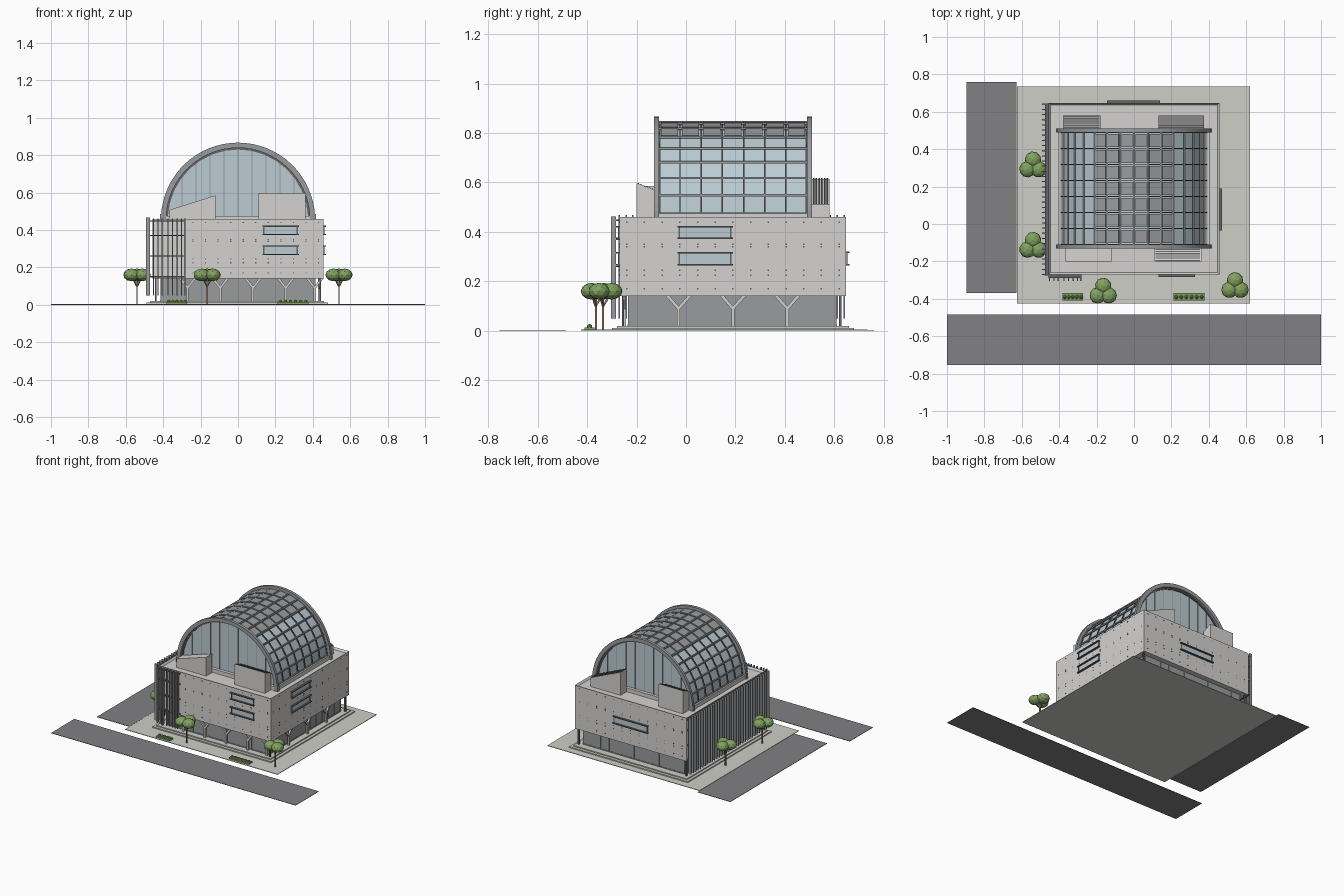
import bpy, bmesh, math, random
from mathutils import Matrix, Vector

if "Cube" in bpy.data.objects:
    bpy.data.objects.remove(bpy.data.objects["Cube"])
random.seed(3)

def mat(name, r, g, b):
    m = bpy.data.materials.new(name)
    m.diffuse_color = (r, g, b, 1)
    m.use_nodes = True
    m.node_tree.nodes["Principled BSDF"].inputs["Base Color"].default_value = m.diffuse_color
    return m

GLASS = mat("glass", .50, .60, .65)
DARK = mat("dark_metal", .13, .13, .14)
METAL = mat("metal", .32, .33, .34)
ROAD = mat("asphalt", .22, .22, .23)
PAVE = mat("paving", .62, .62, .58)
WALL = mat("concrete", .66, .65, .63)
LEAF = mat("leaf", .22, .36, .12)
BARK = mat("bark", .28, .22, .15)

def finish(name, bm, m):
    bmesh.ops.recalc_face_normals(bm, faces=bm.faces[:])
    me = bpy.data.meshes.new(name)
    bm.to_mesh(me)
    bm.free()
    ob = bpy.data.objects.new(name, me)
    bpy.context.collection.objects.link(ob)
    me.materials.append(m)
    return ob

def boxes(name, items, m):
    """Axis aligned boxes (x0, x1, y0, y1, z0, z1) joined as one part."""
    bm = bmesh.new()
    for a, b, c, d, e, f in items:
        M = Matrix.Translation(((a+b)/2, (c+d)/2, (e+f)/2)) @ Matrix.Diagonal((b-a, d-c, f-e, 1))
        bmesh.ops.create_cube(bm, size=1, matrix=M)
    return finish(name, bm, m)

def beams(name, items, w, m):
    """Square bars between point pairs."""
    bm = bmesh.new()
    for p, q in items:
        p, q = Vector(p), Vector(q)
        d = q - p
        M = Matrix.Translation((p+q)/2) @ d.to_track_quat('Z', 'Y').to_matrix().to_4x4() @ Matrix.Diagonal((w, w, d.length, 1))
        bmesh.ops.create_cube(bm, size=1, matrix=M)
    return finish(name, bm, m)

def prism(name, profiles, m):
    """Profiles in x, z extruded from y0 to y1: (points, y0, y1)."""
    bm = bmesh.new()
    for pts, y0, y1 in profiles:
        f = bm.faces.new([bm.verts.new((x, y0, z)) for x, z in pts])
        r = bmesh.ops.extrude_face_region(bm, geom=[f])
        bmesh.ops.translate(bm, vec=(0, y1-y0, 0), verts=[v for v in r['geom'] if isinstance(v, bmesh.types.BMVert)])
    return finish(name, bm, m)

# Site
boxes("paving_slab", [(-.625, .62, -.425, .735, 0, .004)], PAVE)
boxes("roads", [(-1, 1, -.755, -.485, 0, .003), (-.895, -.627, -.37, .76, 0, .003)], ROAD)
boxes("plinth", [(-.49, .48, -.30, .68, .003, .012), (-.47, .46, -.28, .66, .012, .02)], PAVE)

# Glazed ground floor
gx, gy0, gy1 = .41, -.23, .605
boxes("ground_floor_glass", [(-gx, gx, gy0, gy1, .018, .142)], GLASS)
mull = []
for i in range(13):
    x = -gx + 2*gx*i/12
    y = gy0 + (gy1-gy0)*i/12
    mull += [(x-.003, x+.003, gy0-.005, gy1+.005, .02, .14), (-gx-.005, gx+.005, y-.003, y+.003, .02, .14)]
mull.append((-gx-.006, gx+.006, gy0-.006, gy1+.006, .018, .026))
boxes("ground_floor_mullions", mull, METAL)

# Y shaped columns along front and right
arms = []
def ycol(x, y, dx, dy):
    arms.append(((x, y, .015), (x, y, .095)))
    for s in (-1, 1):
        arms.append(((x, y, .09), (x+s*dx, y+s*dy, .145)))
for x in (-.27, -.095, .08, .255, .41):
    ycol(x, -.25, .042, 0)
for y in (-.03, .19, .41):
    ycol(.435, y, 0, .048)
beams("y_columns", arms, .013, WALL)
boxes("corner_posts", [(x-.005, x+.005, y-.005, y+.005, .015, .142) for x, y in ((.44, -.255), (.44, .625), (-.44, -.255), (-.44, .625))], DARK)

# Main block with parapet
block = boxes("main_block", [(-.457, .457, -.27, .647, .14, .46)], WALL)
bm = bmesh.new()
bm.from_mesh(block.data)
top = max(bm.faces, key=lambda f: f.calc_center_median().z)
bmesh.ops.inset_region(bm, faces=[top], thickness=.015)
bmesh.ops.translate(bm, vec=(0, 0, -.014), verts=top.verts[:])
bm.to_mesh(block.data)
bm.free()

# Windows: glass strips with projecting sills and heads
glass, sills = [], []
wins = [('f', .13, .325, .375, .42), ('f', .13, .325, .268, .315), ('r', -.035, .19, .375, .42),
        ('r', -.035, .19, .268, .315), ('b', -.145, .14, .268, .318)]
def slab(side, a, b, z0, z1, out):
    return {'f': (a, b, -.27-out, -.26, z0, z1), 'b': (a, b, .637, .647+out, z0, z1),
            'r': (.447, .457+out, a, b, z0, z1)}[side]
for s, a, b, z0, z1 in wins:
    glass.append(slab(s, a+.004, b-.004, z0, z1, .002))
    sills += [slab(s, a, b, z-.003, z+.003, .014) for z in (z0, z1)]
    sills += [slab(s, c-.003, c+.003, z0, z1, .006) for c in (a+.008, b-.008)]
boxes("window_glass", glass, GLASS)
boxes("window_sills", sills, DARK)

# Formwork holes in the concrete
dots = []
for s, c0, c1 in (('f', -.24, .43), ('r', -.24, .62), ('b', -.42, .42)):
    n = round((c1-c0)/.07)
    for i in range(n+1):
        for z in (.17, .225, .245, .34, .35, .44):
            c = c0 + (c1-c0)*i/n
            if not any(w[0] == s and w[1]-.01 < c < w[2]+.01 and w[3]-.01 < z < w[4]+.01 for w in wins):
                dots.append(slab(s, c-.003, c+.003, z-.003, z+.003, .001))
boxes("formwork_holes", dots, DARK)

# Vertical fins, left side and front corner
fins = []
for i in range(34):
    y = -.27 + .91*i/33
    fins.append((-.492, -.47, y-.003, y+.003, .05, .468))
for x in (-.452, -.428, -.405, -.375, -.35, -.325, -.303, -.285):
    fins.append((x-.003, x+.003, -.304, -.284, .05, .462))
boxes("vertical_fins", fins, METAL)
rails = []
for z in (.15, .26, .37, .448):
    rails += [(-.476, -.455, -.275, .645, z-.003, z+.003), (-.457, -.282, -.288, -.268, z-.003, z+.003)]
boxes("fin_rails", rails, DARK)

# Barrel vault
CZ, N = .455, 16
Y0, Y1 = -.128, .508
A0 = math.asin(.02/.39)
def arc(r, n, a=A0, b=math.pi-A0):
    return [(r*math.cos(a+(b-a)*i/n), CZ+r*math.sin(a+(b-a)*i/n)) for i in range(n+1)]
boxes("vault_base", [(-.405, .405, Y0, Y1, .44, .474)], WALL)
prism("vault_glass", [(arc(.383, N), Y0+.022, Y1-.022)], GLASS)
ring = arc(.412, 32) + arc(.384, 32)[::-1]
prism("vault_end_arches", [(ring, Y0-.002, Y0+.018), (ring, Y1-.018, Y1+.002)], METAL)
boxes("arch_feet", [(s*.4-.016, s*.4+.016, y-.01, y+.01, .445, .485) for s in (-1, 1) for y in (Y0+.008, Y1-.008)], METAL)
bars = [((x, Y0+.015, z), (x, Y1-.015, z)) for x, z in arc(.39, N)]
beams("vault_purlins", bars, .009, METAL)
rib = arc(.391, N) + arc(.375, N)[::-1]
ribs = [Y0+.018 + (Y1-Y0-.036)*i/7 for i in range(8)]
prism("vault_ribs", [(rib, y-.003, y+.003) for y in ribs], DARK)
# Shading panels over the crown
panels = []
P = arc(.395, N)
Q = arc(.388, N)
for k in range(5, N-5):
    a, b = .1, .9
    mix = lambda S, t: (S[k][0]*(1-t)+S[k+1][0]*t, S[k][1]*(1-t)+S[k+1][1]*t)
    for i in range(7):
        panels.append(([mix(P, a), mix(P, b), mix(Q, b), mix(Q, a)], ribs[i]+.008, ribs[i+1]-.008))
prism("crown_panels", panels, METAL)
# End wall mullions
beams("end_wall_mullions", [((x, y, .47), (x, y, CZ+math.sqrt(.38**2-x*x))) for y in (Y0+.021, Y1-.021)
      for x in (-.3, -.225, -.15, -.075, 0, .075, .15, .225, .3)], .004, METAL)

# Roof volumes with slatted slopes
prism("roof_wedges", [([(-.365, .445), (-.12, .445), (-.12, .585), (-.365, .508)], -.2, -.13),
                      ([(.375, .445), (.13, .445), (.13, .615), (.375, .51)], .51, .58)], WALL)
prism("wedge_slats", [([(.375, .513), (.132, .618), (.132, .613), (.375, .508)], .514+i*.011, .52+i*.011) for i in range(6)], DARK)
def sloped_box(name, x0, x1, ya, za, yb, zb):
    ob = boxes(name, [(x0, x1, min(ya, yb), max(ya, yb), .445, .6)], WALL)
    for v in ob.data.vertices:
        if v.co.z > .5:
            v.co.z = za if abs(v.co.y-ya) < .01 else zb
    boxes(name + "_slats", [(x0+.006, x1-.006, y-.003, y+.003, z-.003, z+.003) for y, z in
          [(ya+(yb-ya)*(i+.5)/6, za+(zb-za)*(i+.5)/6) for i in range(6)]], DARK)
sloped_box("front_roof_box", .11, .36, -.2, .597, -.13, .57)
sloped_box("back_roof_box", -.38, -.18, .58, .615, .51, .585)

# Trees: three squashed blobs on a trunk
for n, (x, y) in enumerate([(-.54, .31), (-.54, -.12), (-.165, -.365), (.54, -.335)]):
    bm = bmesh.new()
    for k in range(3):
        a = math.radians(90 + 120*k)
        M = Matrix.Translation((x+.034*math.cos(a), y+.034*math.sin(a), .16)) @ Matrix.Rotation(random.random()*6, 4, 'Z') @ Matrix.Diagonal((.044, .044, .034, 1))
        bmesh.ops.create_icosphere(bm, subdivisions=2, radius=1, matrix=M)
    finish(f"tree_canopy_{n}", bm, LEAF)
    beams(f"tree_trunk_{n}", [((x, y, 0), (x, y, .15))] + [((x, y, .1), (x+.03*math.cos(a), y+.03*math.sin(a), .15)) for a in (1.57, 3.67, 5.76)], .008, BARK)

# Planters with shrubs
for n, (a, b, k) in enumerate([(-.382, -.272, 5), (.212, .376, 6)]):
    boxes(f"planter_{n}", [(a, b, -.41, -.37, .003, .014)], LEAF)
    bm = bmesh.new()
    for i in range(k):
        M = Matrix.Translation((a+(b-a)*(i+.5)/k, -.39, .016)) @ Matrix.Diagonal((.011, .012, .012, 1))
        bmesh.ops.create_icosphere(bm, subdivisions=1, radius=1, matrix=M)
    finish(f"shrubs_{n}", bm, LEAF)
